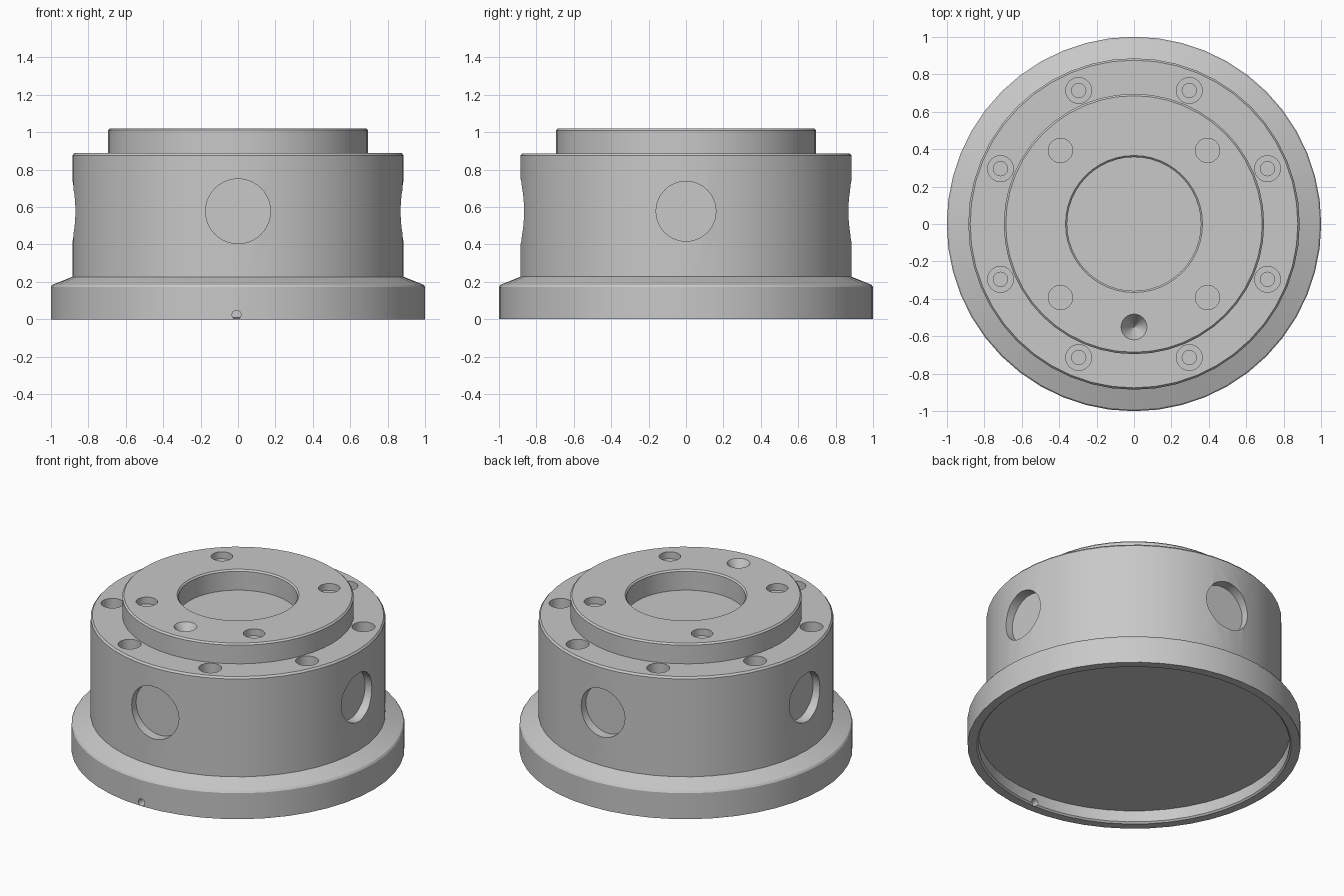
import bpy, bmesh
from math import cos, sin, pi, radians
from mathutils import Matrix, Vector

cube = bpy.data.objects.get("Cube")
if cube:
    bpy.data.objects.remove(cube, do_unlink=True)

# Plain grey metal
metal = bpy.data.materials.new("grey metal")
metal.use_nodes = True
grey = (0.58, 0.58, 0.58, 1)
metal.diffuse_color = grey
metal.node_tree.nodes["Principled BSDF"].inputs["Base Color"].default_value = grey


def lathe(bm, profile, segments, matrix=Matrix()):
    """Turn (radius, height) points about local z and cap both ends."""
    turn = [2 * pi * i / segments for i in range(segments)]
    rings = [[bm.verts.new(matrix @ Vector((r * cos(a), r * sin(a), z))) for a in turn]
             for r, z in profile]
    for low, high in zip(rings, rings[1:]):
        for i in range(segments):
            j = (i + 1) % segments
            bm.faces.new((low[i], low[j], high[j], high[i]))
    bm.faces.new(rings[0][::-1])
    bm.faces.new(rings[-1])


def make_object(name, bm):
    bmesh.ops.recalc_face_normals(bm, faces=bm.faces)
    mesh = bpy.data.meshes.new(name)
    bm.to_mesh(mesh)
    bm.free()
    obj = bpy.data.objects.new(name, mesh)
    bpy.context.collection.objects.link(obj)
    return obj


# Turned housing: underside recess, flange, body, raised hub and centre pocket
bm = bmesh.new()
lathe(bm, [(0.935, 0.085), (0.935, 0.01), (0.945, 0),
           (1, 0), (1, 0.172), (0.992, 0.184), (0.885, 0.227),
           (0.885, 0.875), (0.875, 0.887), (0.695, 0.887),
           (0.695, 1.01), (0.685, 1.02), (0.366, 1.02),
           (0.357, 1.01), (0.357, 0.885)], 48)
housing = make_object("flanged_housing", bm)
housing.data.materials.append(metal)

# Cutters for every hole
cut = bmesh.new()

# Counterbored screw holes around the shoulder
for k in range(8):
    a = radians(22.5 + 45 * k)
    place = Matrix.Translation((0.772 * cos(a), 0.772 * sin(a), 0))
    lathe(cut, [(0.038, 0.5), (0.038, 0.76), (0.069, 0.76), (0.069, 0.95)], 24, place)

# Shallow blind holes in the hub
for x in (-0.393, 0.393):
    for y in (-0.393, 0.393):
        lathe(cut, [(0.065, 0.975), (0.065, 1.1)], 24, Matrix.Translation((x, y, 0)))

# Conical index dimple near the front of the hub
lathe(cut, [(0.001, 0.91), (0.069, 1.02), (0.069, 1.1)], 24,
      Matrix.Translation((0, -0.55, 0)))

# Round flat-bottomed ports on the four sides, the front one a little larger
for k in range(4):
    radius = 0.173 if k == 0 else 0.16
    place = (Matrix.Translation((0, 0, 0.577)) @ Matrix.Rotation(k * pi / 2, 4, "Z")
             @ Matrix.Rotation(pi / 2, 4, "X"))
    lathe(cut, [(radius, 0.82), (radius, 0.95)], 40, place)

# Small drain notch through the front of the flange rim
lathe(cut, [(0.024, 0.9), (0.024, 1.1)], 16,
      Matrix.Translation((-0.008, 0, 0.024)) @ Matrix.Rotation(pi / 2, 4, "X"))

cutter = make_object("hole_cutters", cut)
cutter.hide_render = True

# Cut the holes, then drop the helper
boolean = housing.modifiers.new("holes", "BOOLEAN")
boolean.operation = "DIFFERENCE"
boolean.solver = "EXACT"
boolean.object = cutter
bpy.ops.object.select_all(action="DESELECT")
housing.select_set(True)
bpy.context.view_layer.objects.active = housing
bpy.ops.object.modifier_apply(modifier=boolean.name)
bpy.data.objects.remove(cutter, do_unlink=True)
bpy.ops.object.shade_smooth_by_angle(angle=radians(30))
